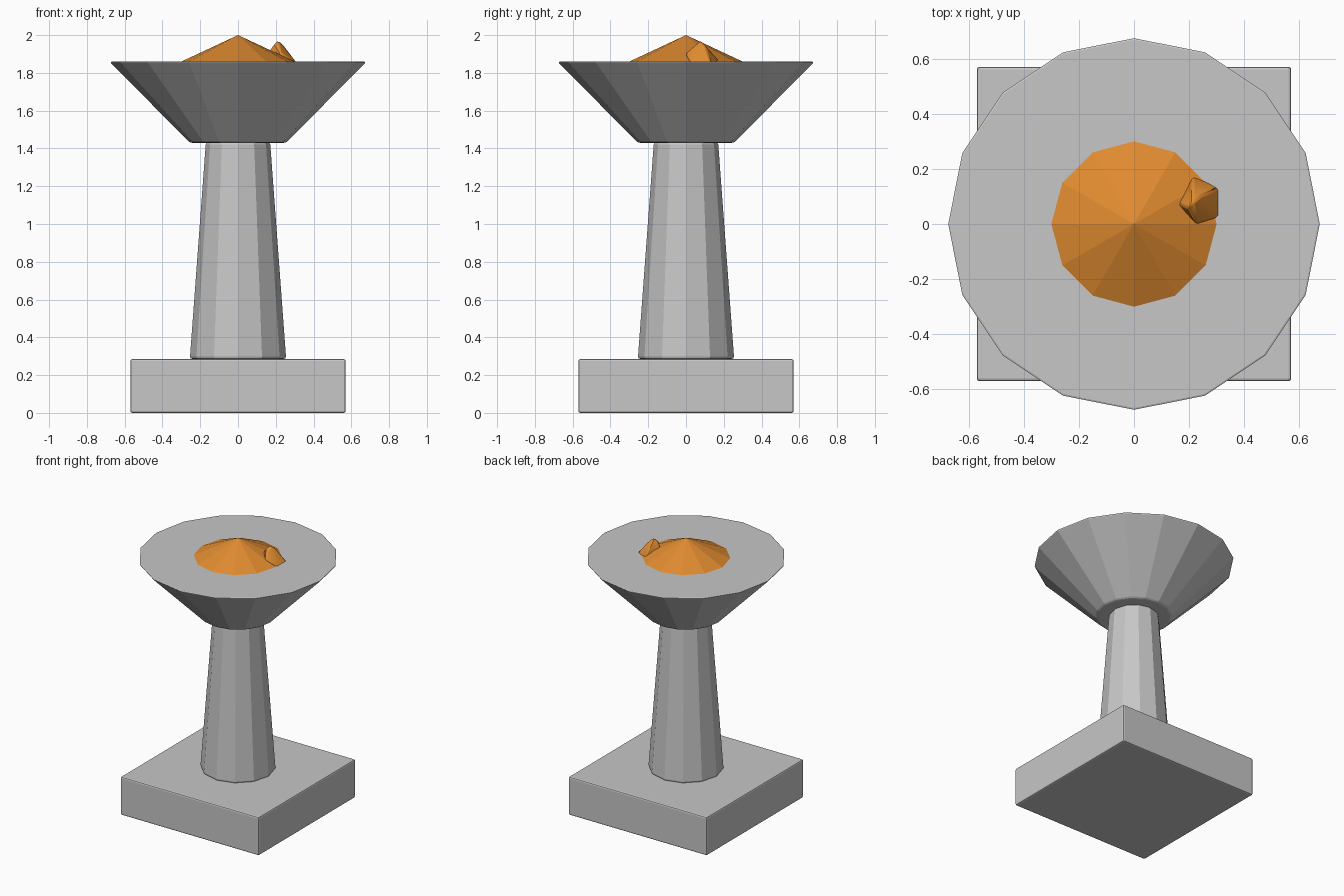
import bpy
import bmesh

cube = bpy.data.objects.get("Cube")
if cube:
    bpy.data.objects.remove(cube, do_unlink=True)


def make_material(name, rgb):
    mat = bpy.data.materials.new(name)
    mat.use_nodes = True
    mat.diffuse_color = (*rgb, 1)
    mat.node_tree.nodes["Principled BSDF"].inputs["Base Color"].default_value = (*rgb, 1)
    return mat


stone = make_material("grey stone", (0.57, 0.57, 0.57))
orange = make_material("ember orange", (0.75, 0.26, 0.03))


def finish(obj, name, mat, bevel=0, segments=2):
    obj.name = name
    obj.data.materials.append(mat)
    if bevel:
        mod = obj.modifiers.new("soft_edges", "BEVEL")
        mod.width = bevel
        mod.segments = segments
        mod.limit_method = "ANGLE"
        mod.angle_limit = 0.7
    return obj


def frustum(name, sides, r_low, r_high, z_low, z_high, mat, bevel=0):
    bpy.ops.mesh.primitive_cone_add(
        vertices=sides, radius1=r_low, radius2=r_high, depth=z_high - z_low,
        location=(0, 0, (z_low + z_high) / 2))
    return finish(bpy.context.object, name, mat, bevel)


# Square plinth
bpy.ops.mesh.primitive_cube_add(size=1, location=(0, 0, 0.145))
plinth = bpy.context.object
plinth.scale = (1.14, 1.14, 0.285)
bpy.ops.object.transform_apply(location=False, rotation=False, scale=True)
plinth.location.z = 0.1425
finish(plinth, "plinth", stone, 0.01)

# Tapered column and flared bowl
frustum("column", 12, 0.255, 0.17, 0.285, 1.435, stone, 0.014)
frustum("bowl", 16, 0.255, 0.68, 1.43, 1.86, stone, 0.012).modifiers[0].segments = 2

# Heap of embers
frustum("ember_heap", 12, 0.315, 0, 1.853, 2.0, orange)

# Loose ember leaning on the heap
tip = [(0.213, 0.078, 1.972), (0.19, 0.06, 1.95), (0.24, 0.1, 1.945)]
shoulder = [(0.16, 0.073, 1.91), (0.215, 0.172, 1.87), (0.225, 0.0, 1.905)]
foot = [(x, y, 1.85) for x, y, z in shoulder]
foot += [(0.313, 0.13, 1.85), (0.313, 0.025, 1.85)]
bm = bmesh.new()
for point in tip + shoulder + foot:
    bm.verts.new(point)
bmesh.ops.convex_hull(bm, input=bm.verts)
bmesh.ops.recalc_face_normals(bm, faces=bm.faces)
mesh = bpy.data.meshes.new("loose_ember")
bm.to_mesh(mesh)
bm.free()
ember = bpy.data.objects.new("loose_ember", mesh)
bpy.context.collection.objects.link(ember)
finish(ember, "loose_ember", orange, 0.008)
bpy.ops.object.select_all(action="DESELECT")
ember.select_set(True)
bpy.context.view_layer.objects.active = ember
bpy.ops.object.shade_smooth_by_angle(angle=0.6)
